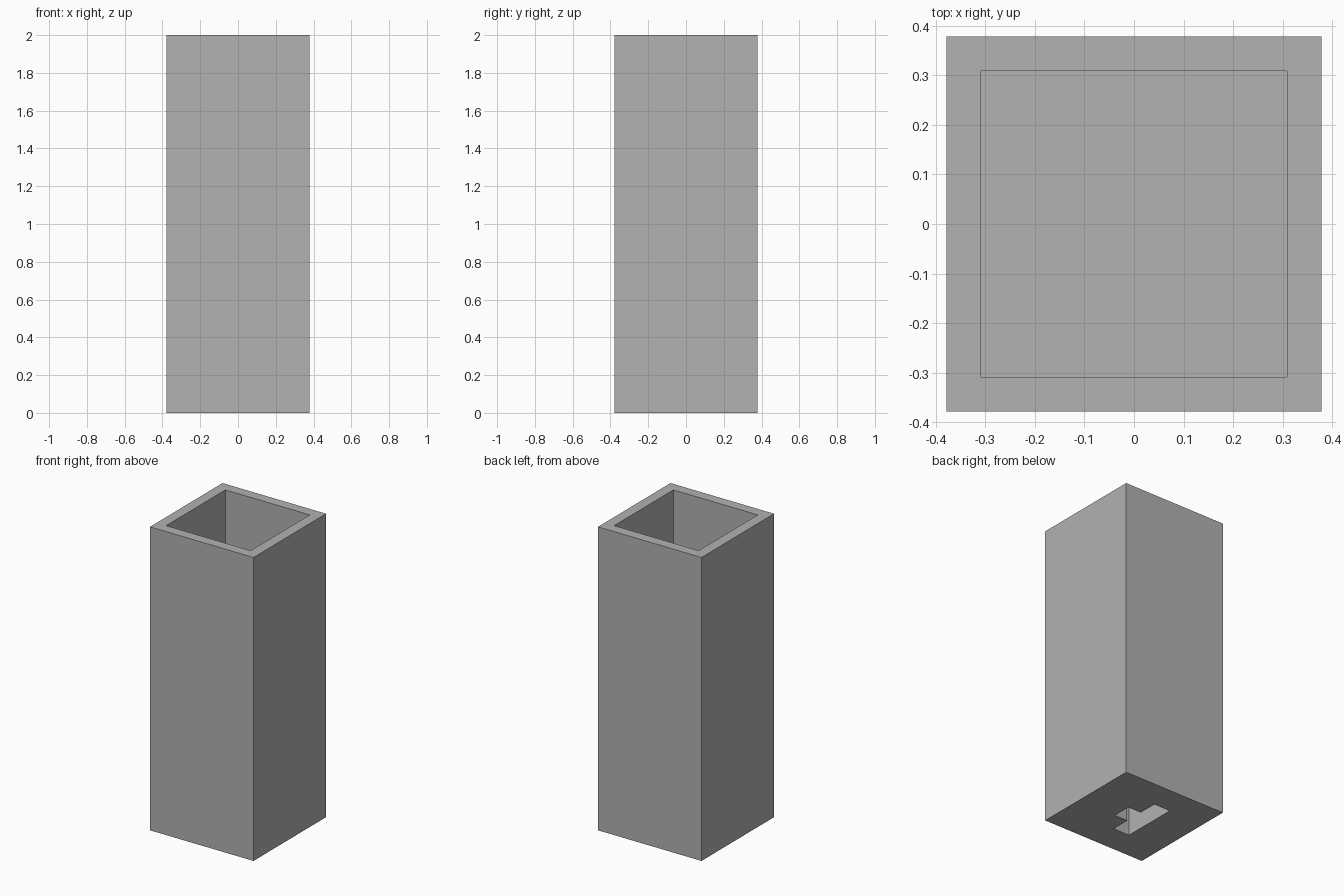
import bpy
import bmesh

if "Cube" in bpy.data.objects:
    bpy.data.objects.remove(bpy.data.objects["Cube"], do_unlink=True)

HALF = 0.3775      # outer half width
INNER = 0.308      # half width of the cavity
HEIGHT = 2.0
FLOOR = 0.27       # level of the cavity floor
SOCKET = 0.20      # depth of the recess under the base

grey = bpy.data.materials.new("plain grey")
grey.use_nodes = True
colour = (0.445, 0.445, 0.445, 1)
grey.diffuse_color = colour
grey.node_tree.nodes["Principled BSDF"].inputs["Base Color"].default_value = colour


def prism(name, outline, bottom, top):
    """Extrude a flat outline upwards into a closed solid."""
    bm = bmesh.new()
    face = bm.faces.new([bm.verts.new((x, y, bottom)) for x, y in outline])
    result = bmesh.ops.extrude_face_region(bm, geom=[face])
    for item in result["geom"]:
        if isinstance(item, bmesh.types.BMVert):
            item.co.z = top
    bmesh.ops.recalc_face_normals(bm, faces=bm.faces[:])
    mesh = bpy.data.meshes.new(name)
    bm.to_mesh(mesh)
    bm.free()
    mesh.materials.append(grey)
    obj = bpy.data.objects.new(name, mesh)
    bpy.context.collection.objects.link(obj)
    return obj


def square(h):
    return [(-h, -h), (h, -h), (h, h), (-h, h)]


# Tall square container
container = prism("container", square(HALF), 0, HEIGHT)

# Open cavity above, and a bar with a central stem recessed below
cavity = prism("cavity_cutter", square(INNER), FLOOR, HEIGHT + 0.1)
socket_outline = [(-0.12, -0.19), (0, -0.19), (0, -0.063), (0.097, -0.063),
                  (0.097, 0.063), (0, 0.063), (0, 0.19), (-0.12, 0.19)]
socket = prism("socket_cutter", socket_outline, -0.1, SOCKET)

for cutter in (cavity, socket):
    cutter.hide_render = True
    cutter.hide_viewport = True
    cutter.display_type = 'WIRE'
    cut = container.modifiers.new(cutter.name, 'BOOLEAN')
    cut.operation = 'DIFFERENCE'
    cut.solver = 'EXACT'
    cut.object = cutter
